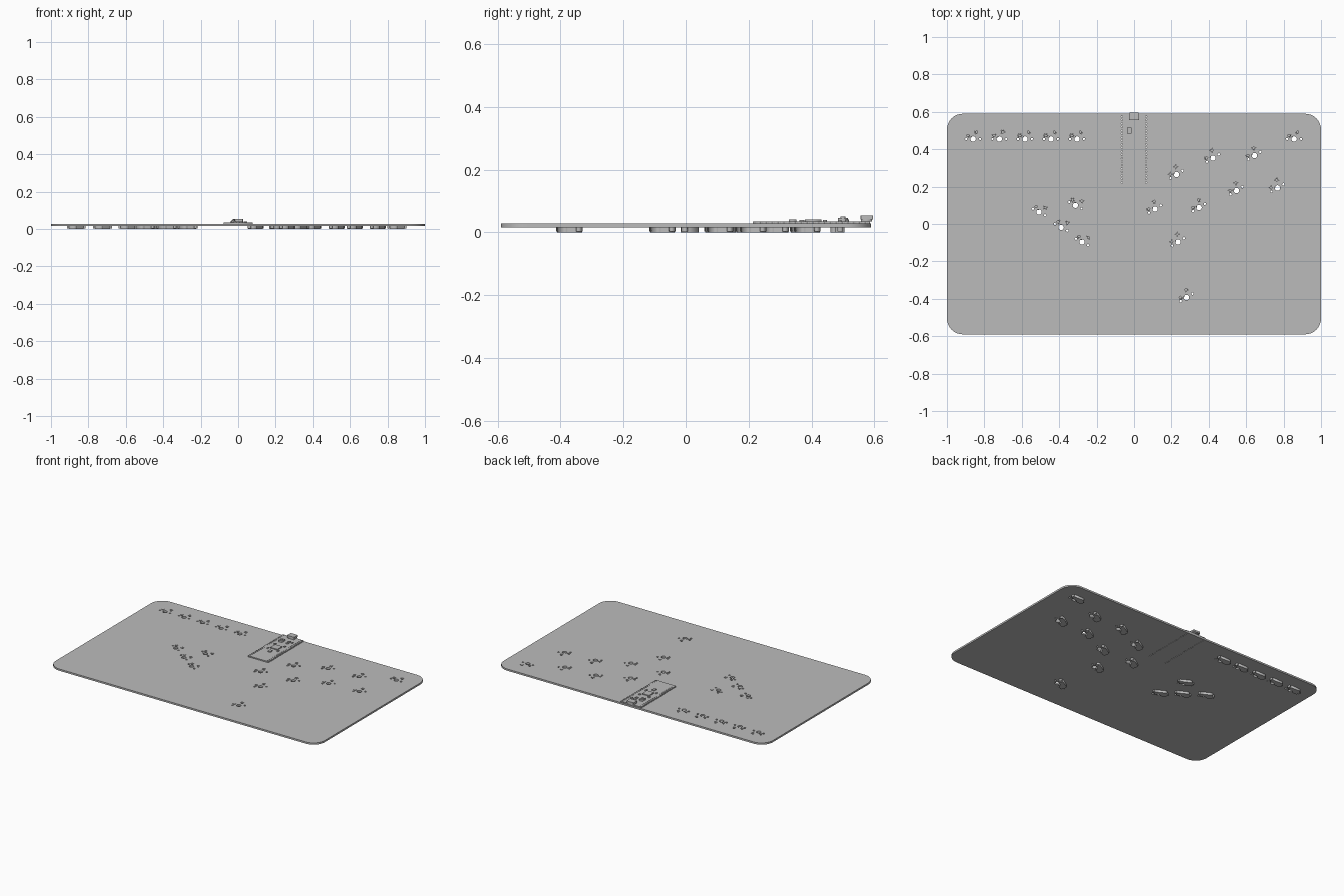
import bpy
from math import sin, cos, pi, radians
from mathutils import Vector

if "Cube" in bpy.data.objects:
    bpy.data.objects.remove(bpy.data.objects["Cube"])

MM = 0.0073                      # model units per millimetre
BOTTOM, TOP = 0.0158, 0.0275     # main board faces
MODULE_TOP = 0.035

grey = bpy.data.materials.new("plain_grey")
grey.use_nodes = True
COLOUR = (0.5, 0.5, 0.5, 1)
grey.diffuse_color = COLOUR
grey.node_tree.nodes["Principled BSDF"].inputs["Base Color"].default_value = COLOUR


def arc(x, y, r, start=0, end=360, n=16):
    steps = n if end - start == 360 else n + 1
    return [(x + r * cos(radians(start + (end - start) * i / n)),
             y + r * sin(radians(start + (end - start) * i / n))) for i in range(steps)]


def rect(x0, x1, y0, y1):
    return [(x0, y0), (x1, y0), (x1, y1), (x0, y1)]


def rounded_rect(w, h, r):
    x, y = w - r, h - r
    return (arc(x, y, r, 0, 90, 8) + arc(-x, y, r, 90, 180, 8)
            + arc(-x, -y, r, 180, 270, 8) + arc(x, -y, r, 270, 360, 8))


def scaled(loop):
    return [(x * MM, y * MM) for x, y in loop]


def slab(name, loops, z0, z1):
    """Extrude flat outlines; an outline inside another becomes a hole."""
    curve = bpy.data.curves.new(name, "CURVE")
    curve.dimensions = "2D"
    curve.fill_mode = "BOTH"
    curve.extrude = (z1 - z0) / 2
    for loop in loops:
        spline = curve.splines.new("POLY")
        spline.points.add(len(loop) - 1)
        for point, (x, y) in zip(spline.points, loop):
            point.co = (x, y, 0, 1)
        spline.use_cyclic_u = True
    temp = bpy.data.objects.new(name + "_outline", curve)
    bpy.context.collection.objects.link(temp)
    deps = bpy.context.evaluated_depsgraph_get()
    mesh = bpy.data.meshes.new_from_object(temp.evaluated_get(deps))
    bpy.data.objects.remove(temp)
    mesh.name = name
    for v in mesh.vertices:
        v.co.z += (z0 + z1) / 2
    mesh.materials.clear()
    mesh.materials.append(grey)
    obj = bpy.data.objects.new(name, mesh)
    bpy.context.collection.objects.link(obj)
    return obj


# Key positions: x, y, turn in degrees
keys = [(x, 0.455, 0) for x in (-0.86, -0.72, -0.583, -0.444, -0.305, 0.856)]
keys += [(x, y, -28) for x, y in
         ((-0.508, 0.064), (-0.313, 0.10), (-0.39, -0.018), (-0.278, -0.096))]
keys += [(x, y, 32) for x, y in
         ((0.227, 0.265), (0.422, 0.353), (0.644, 0.366), (0.548, 0.179), (0.767, 0.193),
          (0.348, 0.088), (0.112, 0.08), (0.235, -0.096), (0.281, -0.393))]

# Holes per key in mm: x, y, radius
PINS = [(-3.81, 2.54), (2.54, 5.08)]
key_holes = [(0, 0, 2), (-5.08, 0, 0.85), (5.08, 0, 0.85)] + [(x, y, 1.5) for x, y in PINS]

# Header pins of the controller module
ROW_X = 8.89 * MM
pin_ys = [0.399 + (i - 9.5) * 2.54 * MM for i in range(20)]
pin_holes = [arc(s * ROW_X, y, 0.5 * MM, n=10) for s in (-1, 1) for y in pin_ys]

# Main board with all its holes
loops = [rounded_rect(1, 0.59, 0.085)] + pin_holes
for kx, ky, turn in keys:
    c, s = cos(radians(turn)), sin(radians(turn))
    for hx, hy, r in key_holes:
        loops.append(arc(kx + (hx * c - hy * s) * MM, ky + (hx * s + hy * c) * MM, r * MM))
slab("main_board", loops, BOTTOM, TOP)

# Sockets under the board, one set per key
body = ([(-6.1, 0.85)] + arc(-2.2, 2.85, 2, -90, 0, 6)
        + [(4.8, 2.85), (4.8, 6.85)] + arc(-4.1, 4.85, 2, 90, 180, 6))
tabs = [rect(-7.6, -6.1, 1.3, 3.8), rect(4.8, 6.3, 3.8, 6.3)]
tubes = [arc(x, y, r) for x, y in PINS for r in (1.45, 0.8)]
parts = [slab("socket_body", [scaled(body)], 0, BOTTOM),
         slab("socket_contacts", [scaled(t) for t in tabs], 0.003, BOTTOM),
         slab("socket_tubes", [scaled(t) for t in tubes], BOTTOM, TOP - 0.002)]
for i, (x, y, turn) in enumerate(keys):
    for part in parts:
        obj = part
        if i:
            obj = bpy.data.objects.new(part.name, part.data)
            bpy.context.collection.objects.link(obj)
        obj.location = Vector((x, y, 0))
        obj.rotation_euler.z = radians(turn)

# Controller module with notched long edges
EDGE, Y0, Y1 = 10.5 * MM, 0.213, 0.586
outline = [(EDGE, Y0)]
for y in pin_ys:
    outline += arc(EDGE, y, 0.5 * MM, 270, 90, 6)
outline += [(EDGE, Y1), (-EDGE, Y1)]
for y in reversed(pin_ys):
    outline += arc(-EDGE, y, 0.5 * MM, 90, -90, 6)
outline.append((-EDGE, Y0))
slab("controller_module", [outline] + pin_holes, TOP, MODULE_TOP)


# Components on the module: name, x, y, half width, half depth, top
components = [
    ("usb_base", 0, 0.575, 0.023, 0.017, 0.041),
    ("button_base", -0.025, 0.5, 0.012, 0.016, 0.046),
    ("processor", 0, 0.405, 0.026, 0.026, 0.041),
    ("memory_chip", 0.02, 0.513, 0.008, 0.007, 0.041),
    ("crystal", 0, 0.34, 0.009, 0.012, 0.041),
    ("regulator", 0.02, 0.49, 0.008, 0.005, 0.04),
    ("indicator", 0.043, 0.513, 0.004, 0.007, 0.04),
    ("capacitor_left", -0.035, 0.443, 0.006, 0.006, 0.04),
    ("capacitor_right", 0.035, 0.443, 0.006, 0.006, 0.04),
    ("resistor_left", -0.038, 0.37, 0.005, 0.008, 0.039),
    ("resistor_right", 0.038, 0.37, 0.005, 0.008, 0.039),
]
for name, x, y, w, d, top in components:
    slab(name, [rect(x - w, x + w, y - d, y + d)], MODULE_TOP, top)
slab("button_cap", [arc(-0.025, 0.5, 0.008)], 0.046, 0.051)
shell = [(x, y + 0.576) for x, y in rounded_rect(0.026, 0.02, 0.003)]
slab("usb_shell", [shell], 0.041, 0.054)
